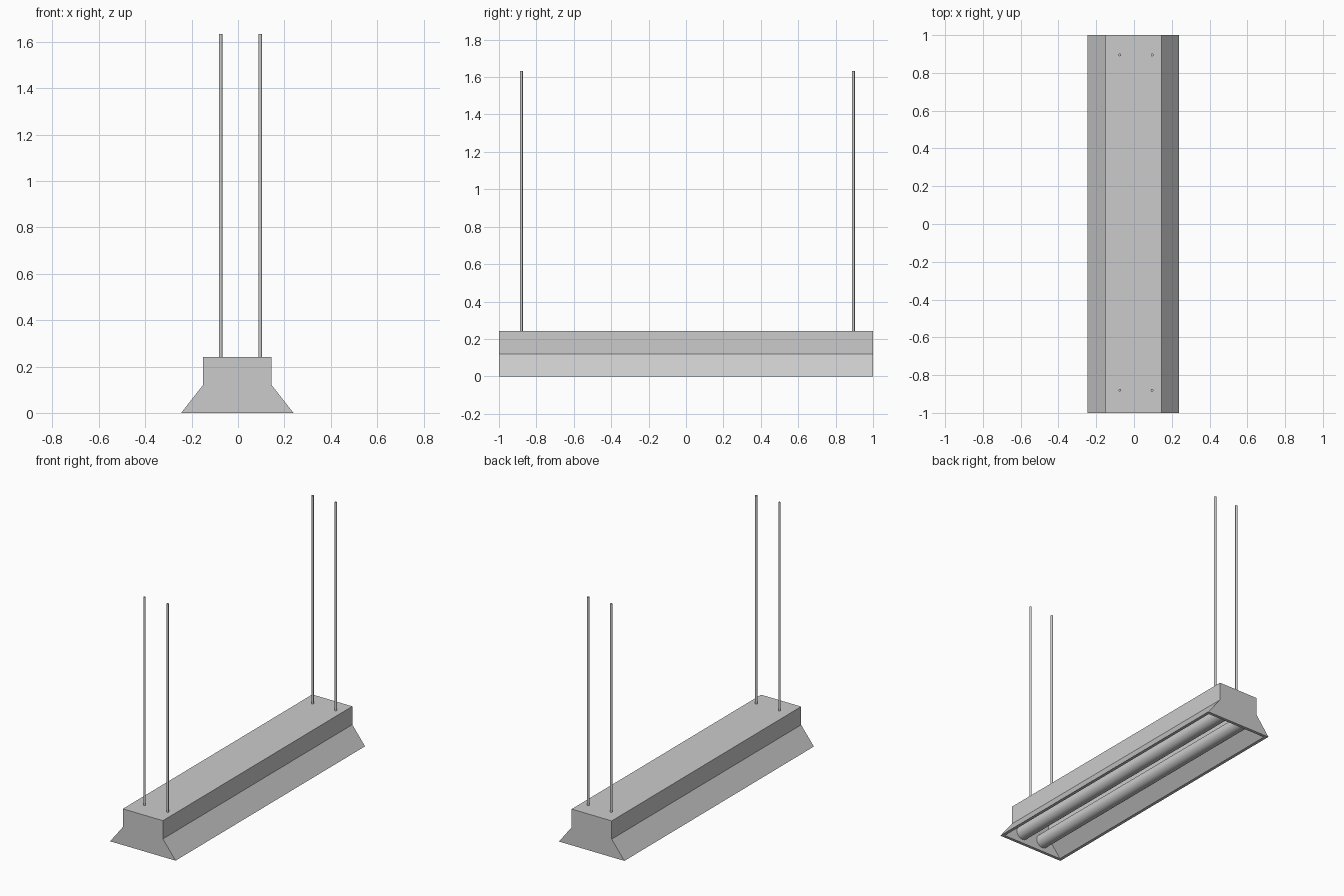
import bpy
import bmesh
import math

if "Cube" in bpy.data.objects:
    bpy.data.objects.remove(bpy.data.objects["Cube"], do_unlink=True)

CENTRE_X = -0.003
HALF_LENGTH = 1.0
WALL = 0.02


def make_material(name, grey):
    mat = bpy.data.materials.new(name)
    mat.use_nodes = True
    colour = (grey, grey, grey, 1)
    mat.diffuse_color = colour
    mat.node_tree.nodes["Principled BSDF"].inputs["Base Color"].default_value = colour
    return mat


metal = make_material("light grey metal", 0.6)


def loop(bm, half_width, half_length, z):
    """Rectangle of vertices at height z."""
    corners = ((-1, -1), (1, -1), (1, 1), (-1, 1))
    return [bm.verts.new((CENTRE_X + sx * half_width, sy * half_length, z))
            for sx, sy in corners]


def cylinder(name, radius, length, location, sides, along_y=False):
    rotation = (math.pi / 2, 0, 0) if along_y else (0, 0, 0)
    bpy.ops.mesh.primitive_cylinder_add(vertices=sides, radius=radius, depth=length,
                                        location=location, rotation=rotation)
    obj = bpy.context.object
    obj.name = name
    obj.data.materials.append(metal)
    bpy.ops.object.shade_smooth_by_angle(angle=math.radians(40))
    return obj


# Hollow housing: outer skin from the top down, over the rim and up inside
inner = HALF_LENGTH - WALL
levels = [
    (0.148, HALF_LENGTH, 0.242),
    (0.148, HALF_LENGTH, 0.12),
    (0.242, HALF_LENGTH, 0),
    (0.242 - WALL, inner, 0),
    (0.148 - WALL, inner, 0.115),
    (0.148 - WALL, inner, 0.222),
]
bm = bmesh.new()
rings = [loop(bm, *level) for level in levels]
for upper, lower in zip(rings, rings[1:]):
    for i in range(4):
        j = (i + 1) % 4
        bm.faces.new((upper[i], lower[i], lower[j], upper[j]))
bm.faces.new(rings[0])
bm.faces.new(rings[-1])
bmesh.ops.recalc_face_normals(bm, faces=bm.faces)
mesh = bpy.data.meshes.new("housing")
bm.to_mesh(mesh)
bm.free()
mesh.materials.append(metal)
housing = bpy.data.objects.new("housing", mesh)
bpy.context.collection.objects.link(housing)

# Pair of lamp tubes spanning the housing
for side, x in (("right", -0.08), ("left", 0.08)):
    cylinder(f"{side}_lamp_tube", 0.045, 2 * inner, (CENTRE_X + x, 0, 0.07), 32, True)

# Four hanging rods
ROD_TOP, ROD_BASE = 1.633, 0.235
for end, y in (("front", -0.88), ("back", 0.895)):
    for side, x in (("right", -0.075), ("left", 0.096)):
        cylinder(f"{end}_{side}_hanging_rod", 0.0075, ROD_TOP - ROD_BASE,
                 (x, y, (ROD_TOP + ROD_BASE) / 2), 12)
